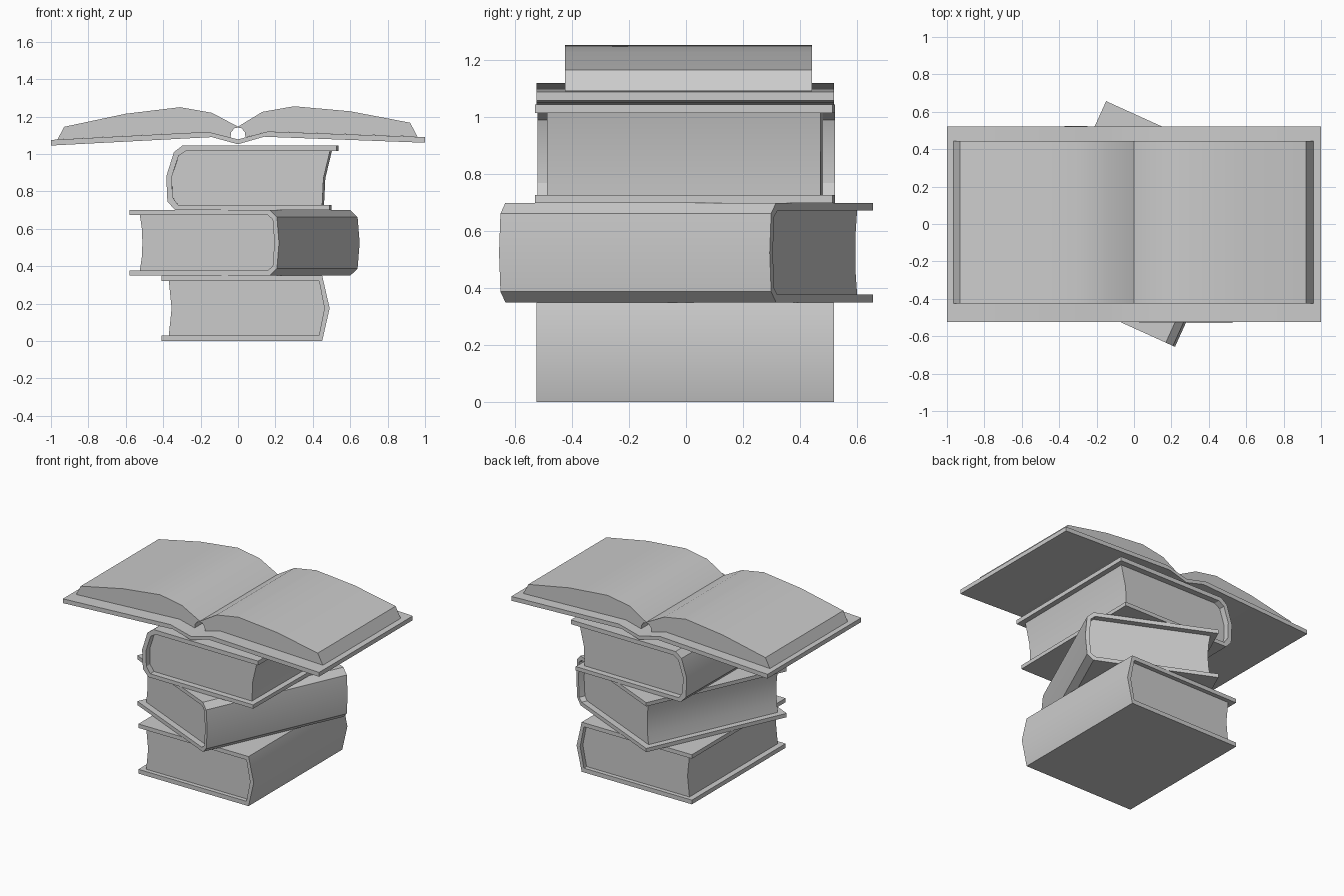
import bpy, bmesh
from math import radians


def prism(name, profile, y0, y1, loc=(0, 0, 0), turn=0.0):
    """Extrude an x-z profile from y0 to y1."""
    bm = bmesh.new()
    face = bm.faces.new([bm.verts.new((x, y0, z)) for x, z in profile])
    ext = bmesh.ops.extrude_face_region(bm, geom=[face], use_keep_orig=True)
    for v in ext["geom"]:
        if isinstance(v, bmesh.types.BMVert):
            v.co.y = y1
    bmesh.ops.recalc_face_normals(bm, faces=bm.faces)
    me = bpy.data.meshes.new(name)
    bm.to_mesh(me)
    bm.free()
    me.shade_smooth()
    me.set_sharp_from_angle(angle=radians(30))
    ob = bpy.data.objects.new(name, me)
    bpy.context.collection.objects.link(ob)
    ob.location = loc
    ob.rotation_euler.z = radians(turn)
    return ob


def closed_book(name, outer, inner, fore_edge, y0, y1, inset, loc=(0, 0, 0), turn=0.0):
    """Cover wraps round the spine; pages fill it and stop at a hollow fore edge.
    outer runs bottom to top, inner runs top to bottom, fore_edge bottom to top."""
    prism(name + "_cover", outer + inner, y0, y1, loc, turn)
    prism(name + "_pages", inner[1:-1] + fore_edge, y0 + inset, y1 - inset, loc, turn)


# bottom book, spine to the right
closed_book("bottom_book",
            [(-0.41, 0), (0.45, 0), (0.49, 0.175), (0.45, 0.35), (-0.41, 0.35)],
            [(-0.41, 0.322), (0.433, 0.322), (0.462, 0.175), (0.433, 0.03), (-0.41, 0.03)],
            [(-0.37, 0.03), (-0.355, 0.175), (-0.37, 0.322)],
            -0.525, 0.52, 0.03)

# middle book, turned clockwise, spine to the right
closed_book("middle_book",
            [(-0.439, 0.35), (0.385, 0.35), (0.427, 0.388), (0.439, 0.525),
             (0.427, 0.662), (0.385, 0.70), (-0.439, 0.70)],
            [(-0.439, 0.673), (0.373, 0.673), (0.402, 0.65), (0.412, 0.525),
             (0.402, 0.40), (0.373, 0.377), (-0.439, 0.377)],
            [(-0.397, 0.377), (-0.385, 0.45), (-0.382, 0.525), (-0.385, 0.60), (-0.397, 0.673)],
            -0.522, 0.522, 0.042, (0.035, 0, 0), -24.4)

# third book, slumped, spine to the left
closed_book("upper_book",
            [(0.495, 0.70), (-0.33, 0.70), (-0.372, 0.745), (-0.378, 0.88),
             (-0.337, 1.01), (-0.29, 1.046), (0.533, 1.046)],
            [(0.533, 1.016), (-0.272, 1.016), (-0.312, 0.99), (-0.348, 0.88),
             (-0.345, 0.77), (-0.315, 0.727), (0.495, 0.727)],
            [(0.455, 0.727), (0.462, 0.87), (0.497, 1.016)],
            -0.525, 0.52, 0.042, turn=-0.6)

# open book cover, shallow V at the spine
prism("open_book_cover",
      [(-1, 1.045), (-0.14, 1.09), (0, 1.052), (0.14, 1.092), (1, 1.06),
       (1, 1.09), (0.16, 1.12), (0, 1.078), (-0.16, 1.118), (-1, 1.075)],
      -0.525, 0.52)

# open book pages, two humps meeting over the gap at the spine
left = [(-0.965, 1.077), (-0.93, 1.145), (-0.6, 1.215), (-0.31, 1.25), (-0.14, 1.22)]
right = [(0.13, 1.225), (0.30, 1.255), (0.6, 1.228), (0.92, 1.167), (0.96, 1.092)]
gap = [(0.16, 1.12), (0.04, 1.089), (0.037, 1.115), (0.02, 1.137), (0, 1.141),
       (-0.02, 1.137), (-0.037, 1.115), (-0.04, 1.088), (-0.16, 1.118)]
prism("open_book_pages", left + [(0, 1.146)] + right + gap, -0.425, 0.443)
